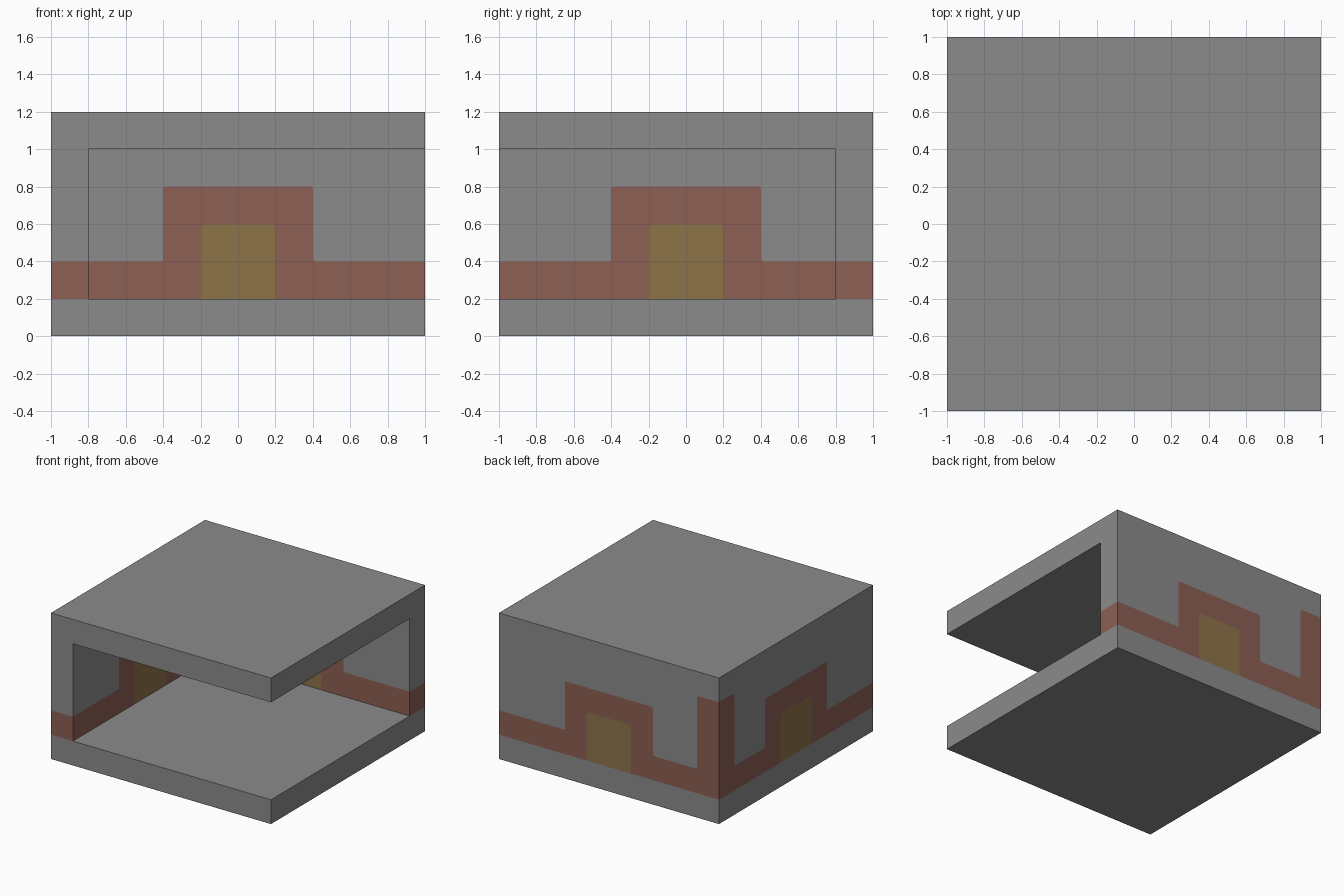
import bpy
import bmesh
from mathutils import Vector

cube = bpy.data.objects.get("Cube")
if cube:
    bpy.data.objects.remove(cube, do_unlink=True)


def make_material(name, rgb):
    mat = bpy.data.materials.new(name)
    mat.use_nodes = True
    color = (*rgb, 1.0)
    mat.diffuse_color = color
    mat.node_tree.nodes["Principled BSDF"].inputs["Base Color"].default_value = color
    return mat


MATERIALS = [
    make_material("stone grey", (0.26, 0.26, 0.26)),
    make_material("brick red", (0.265, 0.115, 0.088)),
    make_material("ochre yellow", (0.27, 0.175, 0.068)),
]
GREY, RED, YELLOW = range(len(MATERIALS))


def finish(name, bm):
    mesh = bpy.data.meshes.new(name)
    bm.to_mesh(mesh)
    bm.free()
    for mat in MATERIALS:
        mesh.materials.append(mat)
    obj = bpy.data.objects.new(name, mesh)
    bpy.context.collection.objects.link(obj)
    return obj


def slab(name, low, high):
    low, high = Vector(low), Vector(high)
    bm = bmesh.new()
    bmesh.ops.create_cube(bm, size=1)
    for v in bm.verts:
        v.co = (low + high) / 2 + v.co * (high - low)
    return finish(name, bm)


def rounded(path, radius, steps=3):
    """Round the inner corners of an open 2D path."""
    pts = [Vector(p) for p in path]
    out = [pts[0]]
    for a, b, c in zip(pts, pts[1:], pts[2:]):
        p = b + (a - b).normalized() * radius
        q = b + (c - b).normalized() * radius
        for i in range(steps + 1):
            t = i / steps
            out.append(p * (1 - t) ** 2 + b * (2 * t * (1 - t)) + q * t * t)
    return out + [pts[-1]]


# Wall heights and faces
BASE, BAND, TOP = 0.2, 0.4, 1.2
OUTER, INNER = 1.0, 0.8
walls = bmesh.new()


def add_face(points, normal, material):
    """Add a face to the back wall and its reflection to the side wall."""
    for side in (False, True):
        def place(p):
            return Vector((-p[1], -p[0], p[2])) if side else Vector(p)
        face = walls.faces.new([walls.verts.new(place(p)) for p in points])
        face.normal_update()
        if face.normal.dot(place(normal)) < 0:
            face.normal_flip()
        face.material_index = material


def painted_panel(depth, start, corner_path, normal):
    """Wall face cut into grey, a stepped red band and a yellow arch."""
    step = [(-0.4, BAND), (-0.4, 0.8), (0.4, 0.8), (0.4, BAND), (1, BAND)]
    edge = rounded(corner_path + step, 0.015)
    arch = rounded([(-0.2, BASE), (-0.2, 0.6), (0.2, 0.6), (0.2, BASE)], 0.03)
    ends = [Vector((1, BASE))], [Vector((start, BASE))]
    regions = (
        (edge + [Vector((1, TOP)), Vector((start, TOP))], GREY),
        (edge + ends[0] + arch[::-1] + ends[1], RED),
        (arch, YELLOW),
    )
    for outline, material in regions:
        add_face([(p.x, depth, p.y) for p in outline], normal, material)


# Outer faces carry a tall red post at the corner, inner faces do not
post = [(-1, 1), (-0.8, 1), (-0.8, BAND)]
painted_panel(OUTER, -OUTER, post, (0, 1, 0))
painted_panel(INNER, -INNER, [(-INNER, BAND)], (0, -1, 0))

# Open wall ends
for low, high, material in ((BASE, BAND, RED), (BAND, TOP, GREY)):
    add_face([(1, INNER, low), (1, OUTER, low), (1, OUTER, high), (1, INNER, high)],
             (1, 0, 0), material)

# Mitred wall tops
add_face([(-OUTER, OUTER, TOP), (1, OUTER, TOP), (1, INNER, TOP), (-INNER, INNER, TOP)],
         (0, 0, 1), GREY)

bmesh.ops.remove_doubles(walls, verts=walls.verts, dist=0.0001)
finish("corner_walls", walls)

# Floor and roof
slab("floor", (-1, -1, 0), (1, 1, BASE))
slab("roof", (-INNER, -1, 1), (1, INNER, TOP))
